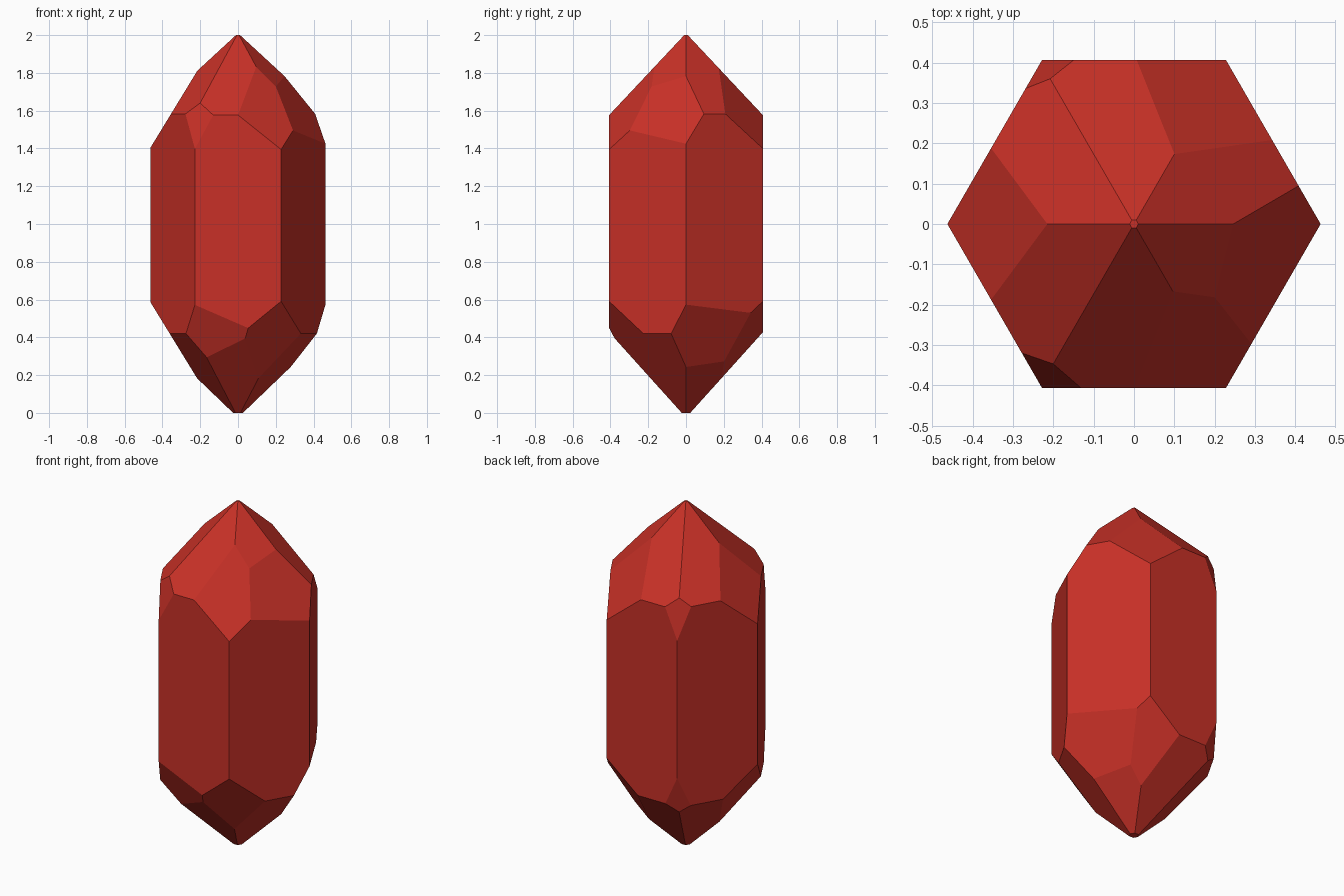
import bpy, bmesh, math
from mathutils import Vector

if "Cube" in bpy.data.objects:
    bpy.data.objects.remove(bpy.data.objects["Cube"])

bm = bmesh.new()
bmesh.ops.create_cube(bm, size=2.0)
bmesh.ops.translate(bm, verts=bm.verts, vec=(0, 0, 1))


def cut(point, normal):
    """Slice off everything beyond a plane and cap the opening."""
    geom = bm.verts[:] + bm.edges[:] + bm.faces[:]
    bmesh.ops.bisect_plane(bm, geom=geom, dist=1e-5, plane_co=Vector(point),
                           plane_no=Vector(normal).normalized(), clear_outer=True)
    rim = [e for e in bm.edges if e.is_boundary]
    if rim:
        bmesh.ops.contextual_create(bm, geom=rim)


def slope_cut(azimuth, r, z, slope, side):
    """Facet facing a compass angle, through (r, z); side +1 top, -1 bottom."""
    a = math.radians(azimuth)
    c, s = math.cos(a), math.sin(a)
    cut((r * c, r * s, z), (slope * c, slope * s, side))


# Six-sided prism and the six main facets of each point
for az in range(30, 390, 60):
    a = math.radians(az)
    d = 0.407 if az in (90, 270) else 0.401
    cut((d * math.cos(a), d * math.sin(a), 1), (math.cos(a), math.sin(a), 0))
for az in range(30, 390, 60):
    slope_cut(az, 0, 2.01, 1.065, 1)
    slope_cut(az, 0, -0.025, 1.11, -1)

# Corner facets of the upper point: angle, height at the prism edge, slope
for az, z, slope in [(60, 1.405, 1.6), (120, 1.415, 4.5), (180, 1.405, 1.64),
                     (240, 1.41, 3.7), (300, 1.40, 1.6)]:
    slope_cut(az, 0.463, z, slope, 1)
cut((0.463, 0, 1.425), (0.0279, -0.0121, 0.0169))

# Corner facets of the lower point
for az, z, slope in [(60, 0.585, 1.63), (120, 0.58, 4.4),
                     (180, 0.585, 1.63), (300, 0.585, 1.63)]:
    slope_cut(az, 0.463, z, slope, -1)
cut((0.463, 0, 0.573), (0.0248, 0.01256, -0.01384))
cut((-0.23, -0.401, 0.56), (-0.0137, -0.0661, -0.0315))

# Tiny worn tips
cut((0, 0, 2), (0, 0, 1))
cut((0, 0, 0), (0, 0, -1))

bmesh.ops.recalc_face_normals(bm, faces=bm.faces[:])
mesh = bpy.data.meshes.new("crystal")
bm.to_mesh(mesh)
bm.free()
red = bpy.data.materials.new("crystal red")
red.diffuse_color = (0.58, 0.03, 0.02, 1)
red.use_nodes = True
red.node_tree.nodes["Principled BSDF"].inputs["Base Color"].default_value = red.diffuse_color
mesh.materials.append(red)
crystal = bpy.data.objects.new("crystal", mesh)
bpy.context.collection.objects.link(crystal)
